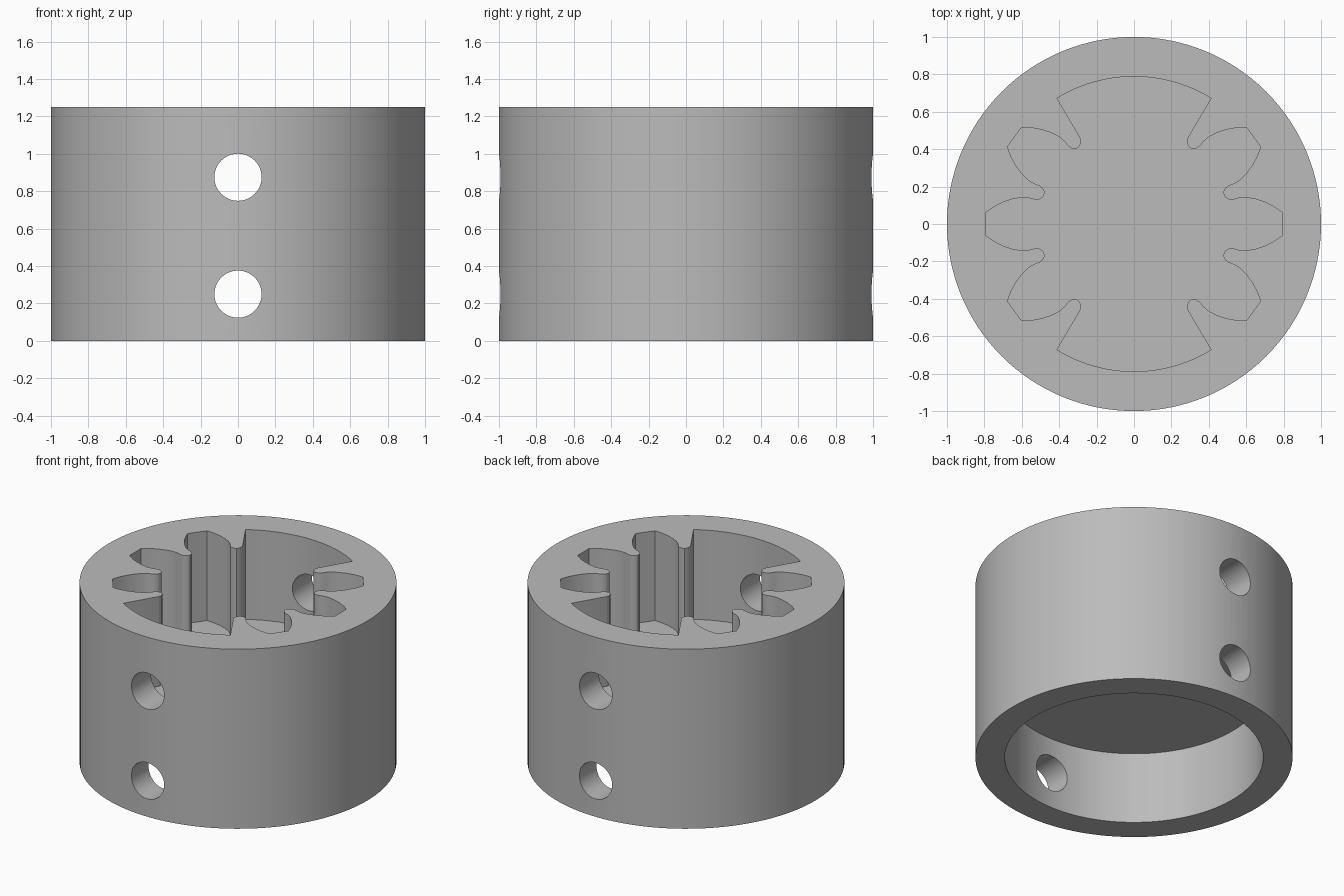
import bpy
import bmesh
from math import pi, sin, cos, hypot, atan2
from mathutils import Matrix, Vector

if "Cube" in bpy.data.objects:
    bpy.data.objects.remove(bpy.data.objects["Cube"])

HEIGHT = 1.25
SEGMENTS = 128

metal = bpy.data.materials.new("plain grey")
metal.use_nodes = True
grey = (0.5, 0.5, 0.5, 1)
metal.diffuse_color = grey
metal.node_tree.nodes["Principled BSDF"].inputs["Base Color"].default_value = grey


def prism(name, outline, z0, z1):
    """Closed outline extruded upwards."""
    bm = bmesh.new()
    face = bm.faces.new([bm.verts.new((x, y, z0)) for x, y in outline])
    top = bmesh.ops.extrude_face_region(bm, geom=[face])["geom"]
    verts = [v for v in top if isinstance(v, bmesh.types.BMVert)]
    bmesh.ops.translate(bm, verts=verts, vec=(0, 0, z1 - z0))
    bmesh.ops.recalc_face_normals(bm, faces=bm.faces)
    mesh = bpy.data.meshes.new(name)
    bm.to_mesh(mesh)
    bm.free()
    mesh.materials.append(metal)
    obj = bpy.data.objects.new(name, mesh)
    bpy.context.collection.objects.link(obj)
    return obj


def circle(radius, count):
    return [(radius * cos(2 * pi * i / count), radius * sin(2 * pi * i / count))
            for i in range(count)]


def cut(target, cutter):
    """Subtract the cutter and remove it."""
    cutter.hide_render = True
    bpy.context.view_layer.objects.active = target
    mod = target.modifiers.new("cut", "BOOLEAN")
    mod.operation = "DIFFERENCE"
    mod.solver = "EXACT"
    mod.object = cutter
    bpy.ops.object.modifier_apply(modifier=mod.name)
    bpy.data.objects.remove(cutter)


def splined_outline():
    """Ten-tooth spline socket with wide slots at front and back."""
    # Half of one tooth, from its flat tip to the rounded land beside it
    half = [(0.79, 0.064), (0.745, 0.094), (0.70, 0.116), (0.65, 0.133),
            (0.60, 0.142), (0.56, 0.139), (0.53, 0.130), (0.508, 0.131),
            (0.49, 0.141), (0.48, 0.156)]
    tooth = [(x, -y) for x, y in reversed(half[:-1])] + half
    turn = Matrix.Rotation(pi / 5, 2)
    quarter = half + [tuple(turn @ Vector(p)) for p in tooth]
    # Straight flank and arc of the wide slot
    quarter += [(0.285, 0.428), (0.283, 0.446), (0.29, 0.466)]
    start = atan2(0.672, 0.412)
    radius = hypot(0.672, 0.412)
    steps = 12
    for i in range(steps):
        a = start + (pi / 2 - start) * i / steps
        quarter.append((radius * cos(a), radius * sin(a)))
    upper = quarter + [(0, radius)] + [(-x, y) for x, y in reversed(quarter)]
    return upper + [(-x, -y) for x, y in upper]


# Round body
collar = prism("splined_collar", circle(1, SEGMENTS), 0, HEIGHT)

# Splined socket above, plain bore below, web left between them
cut(collar, prism("socket_cutter", splined_outline(), 0.625, HEIGHT + 0.1))
cut(collar, prism("bore_cutter", circle(0.815, SEGMENTS), -0.1, 0.5))

# Two cross holes running front to back
for z in (0.25, 0.875):
    pin = prism("pin_hole_cutter", circle(0.126, 48), -1.2, 1.2)
    pin.data.transform(Matrix.Translation((0, 0, z)) @ Matrix.Rotation(pi / 2, 4, "X"))
    cut(collar, pin)

bpy.ops.object.select_all(action="DESELECT")
collar.select_set(True)
bpy.context.view_layer.objects.active = collar
bpy.ops.object.shade_smooth_by_angle(angle=pi / 6)
